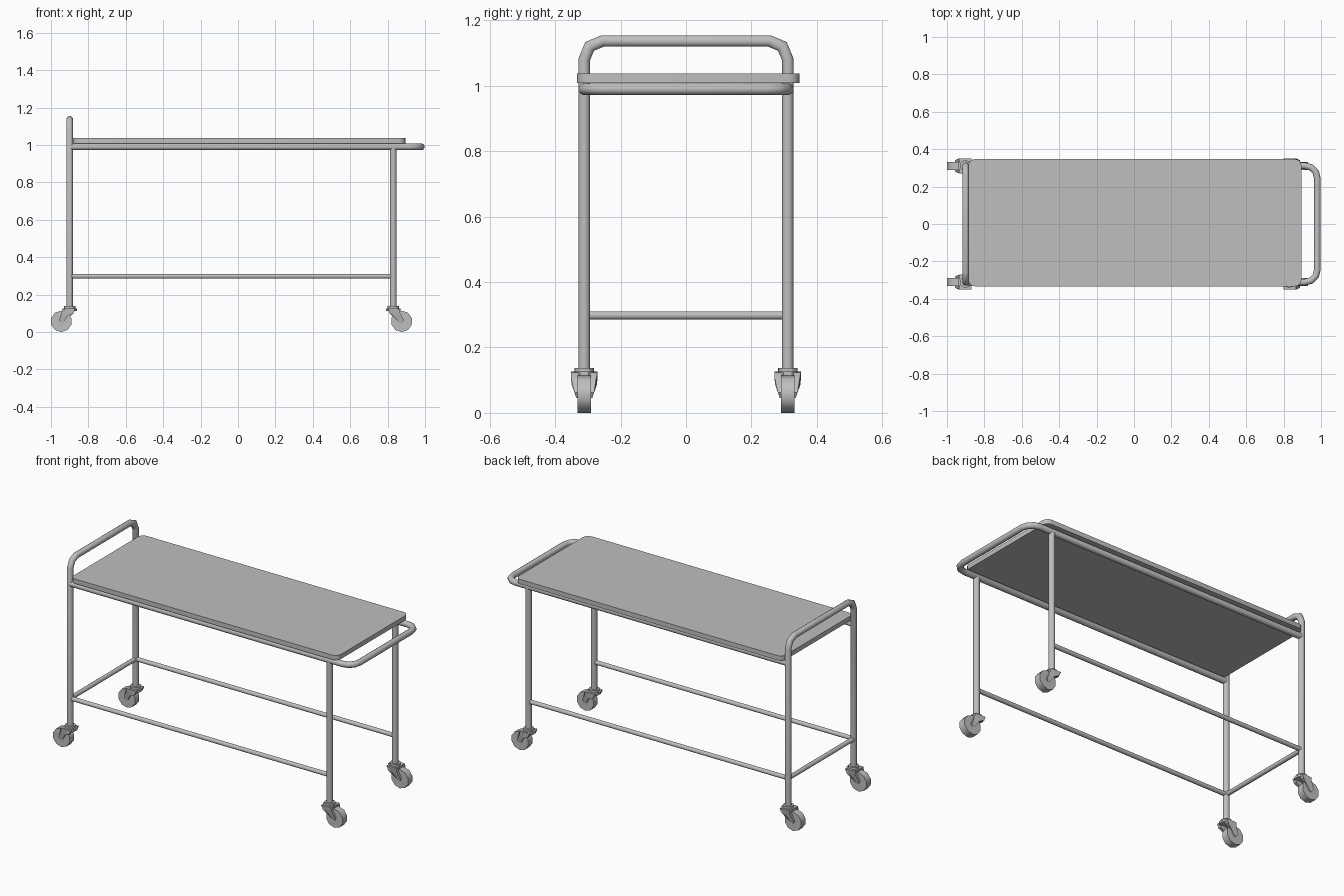
import bpy
import bmesh
from math import pi, sin, cos, radians
from mathutils import Matrix, Vector

cube = bpy.data.objects.get("Cube")
if cube:
    bpy.data.objects.remove(cube, do_unlink=True)

metal = bpy.data.materials.new("grey metal")
metal.use_nodes = True
GREY = (0.52, 0.52, 0.52, 1)
metal.diffuse_color = GREY
metal.node_tree.nodes["Principled BSDF"].inputs["Base Color"].default_value = GREY

REAR_X, FRONT_X, LEG_Y = -0.9, 0.83, 0.311
TUBE, BAR = 0.018, 0.013
RAIL_Z, SHELF_Z, LEG_FOOT = 0.99, 0.298, 0.13


def finish(obj, angle=40):
    obj.data.materials.append(metal)
    bpy.ops.object.select_all(action="DESELECT")
    obj.select_set(True)
    bpy.context.view_layer.objects.active = obj
    bpy.ops.object.shade_smooth_by_angle(angle=radians(angle))


def mesh_object(name, bm, angle=40):
    bmesh.ops.recalc_face_normals(bm, faces=bm.faces)
    mesh = bpy.data.meshes.new(name)
    bm.to_mesh(mesh)
    bm.free()
    obj = bpy.data.objects.new(name, mesh)
    bpy.context.collection.objects.link(obj)
    finish(obj, angle)
    return obj


def round_corners(points, radius, steps):
    """Replace the inner corners of a right-angled path by arcs."""
    pts = [Vector(p) for p in points]
    path = [pts[0]]
    for before, corner, after in zip(pts, pts[1:], pts[2:]):
        a = (before - corner).normalized() * radius
        b = (after - corner).normalized() * radius
        for i in range(steps + 1):
            t = i / steps * pi / 2
            path.append(corner + a * (1 - sin(t)) + b * (1 - cos(t)))
    return path + [pts[-1]]


def tube(name, path, radius, sides=12):
    """Sweep a ring along a path, with mitred joints and closed ends."""
    bm = bmesh.new()
    pts = [Vector(p) for p in path]
    dirs = [(b - a).normalized() for a, b in zip(pts, pts[1:])]
    first = dirs[0]
    u = first.orthogonal().normalized()
    v = first.cross(u)
    ring_pts = [pts[0] + radius * (u * cos(2 * pi * i / sides) + v * sin(2 * pi * i / sides))
                for i in range(sides)]
    rings = [[bm.verts.new(p) for p in ring_pts]]
    for k, d in enumerate(dirs):
        nxt = dirs[min(k + 1, len(dirs) - 1)]
        normal = (d + nxt).normalized()
        ring_pts = [p + d * ((pts[k + 1] - p).dot(normal) / d.dot(normal)) for p in ring_pts]
        rings.append([bm.verts.new(p) for p in ring_pts])
    for a, b in zip(rings, rings[1:]):
        for i in range(sides):
            j = (i + 1) % sides
            bm.faces.new((a[i], a[j], b[j], b[i]))
    bm.faces.new(rings[0])
    bm.faces.new(rings[-1])
    return mesh_object(name, bm, 50)


def add_cylinder(bm, centre, radius, depth, sides, along_y=False, top=None):
    turn = Matrix.Rotation(pi / 2, 4, "X") if along_y else Matrix()
    bmesh.ops.create_cone(bm, cap_ends=True, segments=sides, radius1=radius,
                          radius2=radius if top is None else top, depth=depth,
                          matrix=Matrix.Translation(centre) @ turn)


# Table top: rounded slab
bm = bmesh.new()
bmesh.ops.create_cube(bm, size=1, matrix=Matrix.Translation((0.005, 0.007, 1.023))
                      @ Matrix.Diagonal((1.78, 0.68, 0.028, 1)))
uprights = [e for e in bm.edges if abs(e.verts[0].co.z - e.verts[1].co.z) > 0.01]
bmesh.ops.bevel(bm, geom=uprights, offset=0.035, segments=4, profile=0.5, affect="EDGES")
mesh_object("table_top", bm, 30)

# Rear legs and push handle are one bent tube
tube("rear_legs_and_handle", round_corners(
    [(REAR_X, -LEG_Y, LEG_FOOT), (REAR_X, -LEG_Y, 1.137),
     (REAR_X, LEG_Y, 1.137), (REAR_X, LEG_Y, LEG_FOOT)], 0.056, 2), TUBE)

# Top rail runs along both sides and loops around the front end
tube("top_rail", round_corners(
    [(REAR_X, -LEG_Y, RAIL_Z), (0.98, -LEG_Y, RAIL_Z),
     (0.98, LEG_Y, RAIL_Z), (REAR_X, LEG_Y, RAIL_Z)], 0.065, 3), TUBE)

# Low crossbar at the rear
tube("rear_crossbar", [(REAR_X, -LEG_Y, SHELF_Z), (REAR_X, LEG_Y, SHELF_Z)], BAR)


def caster(name, x, y, facing):
    """Swivel caster whose wheel trails towards facing (-1 or 1)."""
    wheel_x, wheel_z, wheel_r = x + facing * 0.045, 0.057, 0.057
    bm = bmesh.new()
    add_cylinder(bm, (wheel_x, y, wheel_z), wheel_r, 0.042, 10, along_y=True)
    mesh_object(name + "_wheel", bm, 40)

    bm = bmesh.new()
    add_cylinder(bm, (x, y, 0.132), 0.03, 0.012, 12)
    add_cylinder(bm, (x, y, 0.119), 0.04, 0.014, 10)
    # Curved horn on each side, narrowing from the swivel to the axle
    for side in (-1, 1):
        outline = [(-0.03, 0.124), (0.036, 0.124), (0.036, 0.105),
                   (0.058, 0.062), (0.048, 0.046), (0.034, 0.05),
                   (0.012, 0.085), (-0.02, 0.1)]
        inner, outer = [], []
        for dx, z in outline:
            flare = 0.024 + 0.016 * min(1, max(0, (z - 0.045) / 0.045))
            px = x + facing * dx
            inner.append(bm.verts.new((px, y + side * 0.018, z)))
            outer.append(bm.verts.new((px, y + side * flare, z)))
        bm.faces.new(inner)
        bm.faces.new(outer)
        for i in range(len(outline)):
            j = (i + 1) % len(outline)
            bm.faces.new((inner[i], inner[j], outer[j], outer[i]))
    bmesh.ops.triangulate(bm, faces=[f for f in bm.faces if len(f.verts) == 8])
    mesh_object(name + "_fork", bm, 30)


# Parts repeated on each side
for label, y in (("right", -LEG_Y), ("left", LEG_Y)):
    tube("front_leg_" + label, [(FRONT_X, y, LEG_FOOT), (FRONT_X, y, RAIL_Z)], TUBE)
    tube("low_rail_" + label, [(REAR_X, y, SHELF_Z), (FRONT_X, y, SHELF_Z)], BAR)
    caster("rear_caster_" + label, REAR_X, y, -1)
    caster("front_caster_" + label, FRONT_X, y, 1)
